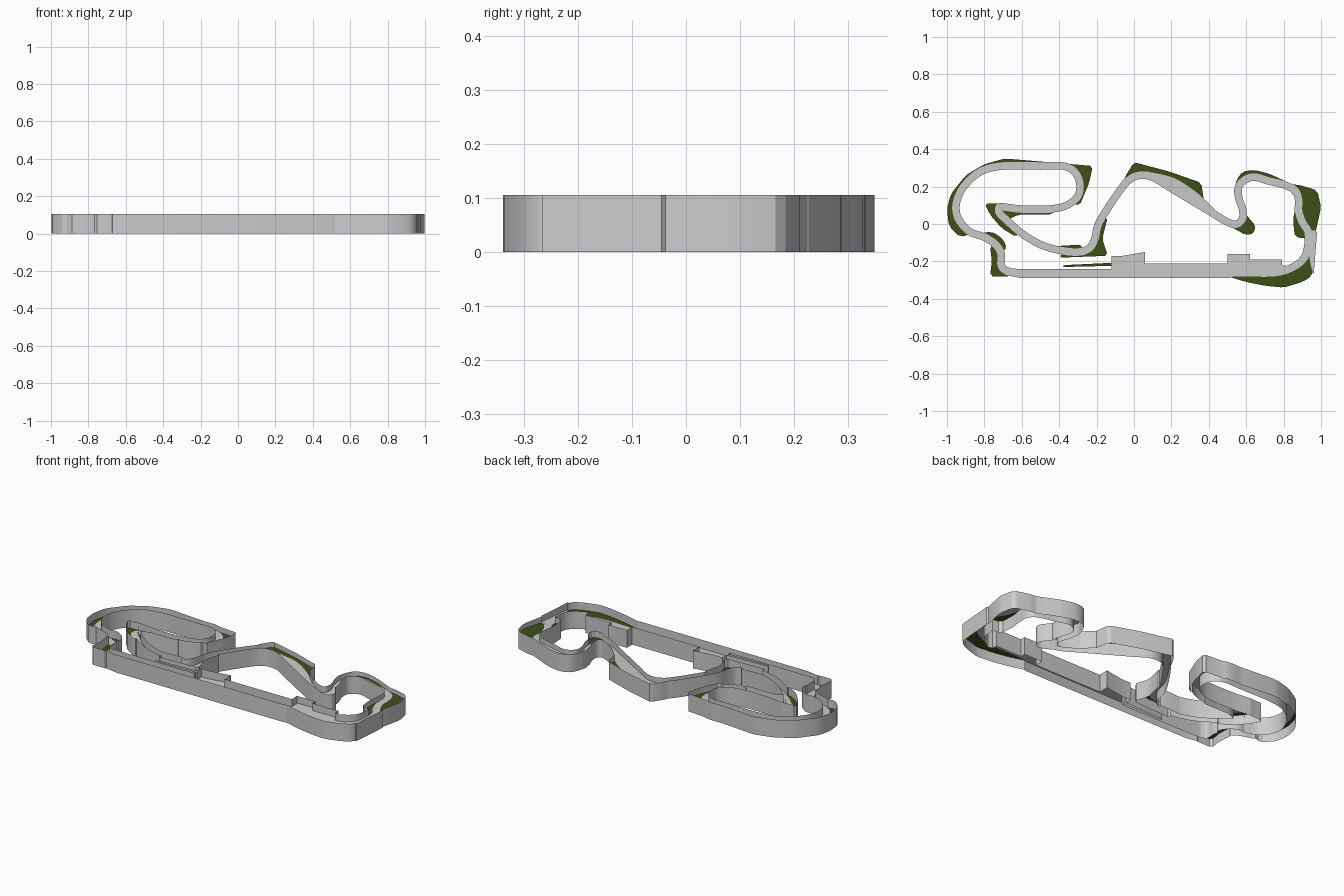
import bpy
from mathutils import Vector
from mathutils.geometry import delaunay_2d_cdt

cube = bpy.data.objects.get("Cube")
if cube:
    bpy.data.objects.remove(cube, do_unlink=True)

WALL_HEIGHT = 0.105
HALF_ROAD = 0.02


def make_material(name, color):
    mat = bpy.data.materials.new(name)
    mat.use_nodes = True
    mat.diffuse_color = (*color, 1)
    mat.node_tree.nodes["Principled BSDF"].inputs["Base Color"].default_value = (*color, 1)
    return mat


concrete = make_material("concrete grey", (0.6, 0.6, 0.6))
green = make_material("dark grass green", (0.05, 0.08, 0.008))

# Centre line of the circuit, in hundredths
circuit = [
    (-60, -26), (-20, -26), (20, -26), (55, -26), (75, -26), (85, -23), (91, -18),
    (93, -11), (93, -4), (90, 1), (88, 7), (88, 13), (86, 18), (80, 21), (72, 23),
    (65, 25), (60, 24), (56, 20), (56, 14), (58, 8), (58, 3), (55, 0), (50, 1),
    (40, 7), (20, 19), (10, 25), (3, 26), (-2, 24), (-6, 20), (-13, 10), (-19, 0),
    (-21, -8), (-24, -13), (-30, -15), (-40, -14), (-50, -11), (-60, -5), (-68, 2),
    (-72, 6), (-72, 9), (-69, 9), (-60, 8), (-45, 8), (-36, 10), (-30, 15), (-29, 22),
    (-32, 28), (-38, 31), (-50, 31), (-70, 31), (-82, 28), (-91, 20), (-95, 11),
    (-94, 3), (-88, -4), (-80, -7), (-74, -11), (-71, -16), (-71, -22), (-68, -25),
]
# Short alternative road at the top corner
bypass = [(7, 26), (20, 23), (30, 17), (36, 12), (42, 6)]

# Grass run-off areas; each one reaches under the road beside it
left_loop_grass = [
    (-22, 31), (-45, 33), (-69, 35), (-80, 32), (-90, 26), (-98, 16), (-100, 8),
    (-99, -1), (-93, -7), (-86, -5), (-94, 3), (-95, 11), (-91, 20), (-82, 28),
    (-70, 31), (-38, 31), (-32, 28), (-29, 22), (-30, 15), (-34, 11), (-29, 10), (-24, 22),
]
hairpin_grass = [(-80, 11), (-69, 11), (-72, 8), (-70, 4), (-62, -4), (-63, -7), (-71, -2), (-77, 5)]
hairpin_infield = [(-71, 8), (-42, 8), (-44, 5), (-62, 5), (-68, 2)]
exit_grass = [(-77, -12), (-76, -20), (-77, -28), (-66, -28), (-68, -25), (-71, -22), (-71, -16), (-74, -11)]
exit_infield = [(-82, -5), (-76, -4), (-70, -8), (-68, -13), (-71, -15), (-75, -10), (-82, -7)]
lower_bend_grass = [
    (-14, 4), (-17, -8), (-14, -17), (-40, -18), (-38, -15), (-30, -15),
    (-24, -13), (-21, -8), (-18, 1),
]
lower_bend_infield = [(-45, -12), (-28, -11), (-28, -14), (-44, -14)]
pit_entry_grass = [(-38, -22), (4, -20), (4, -22), (-38, -23)]
top_corner_grass = [
    (0, 33), (4, 32), (19, 28), (36, 22), (37, 15), (38, 8), (20, 19), (10, 25),
    (3, 26), (-2, 24), (-6, 20), (-5, 25),
]
right_bend_grass = [
    (53, 16), (55, 24), (58, 28), (64, 29), (72, 27), (83, 22), (80, 21), (65, 25),
    (60, 24), (56, 20), (56, 14),
]
dip_grass = [(57, 9), (60, 5), (65, -1), (64, -5), (60, -6), (49, 0), (55, 0), (58, 3)]
east_grass = [(81, 21), (88, 21), (98, 18), (100, 9), (97, -5), (94, -8), (86, -7), (85, 2), (87, 13)]
final_corner_grass = [
    (50, -28), (60, -31), (70, -33), (80, -34), (90, -31), (95, -28), (96, -21),
    (95, -11), (93, -11), (91, -18), (85, -23), (75, -26), (55, -26),
]
grass_areas = [
    left_loop_grass, hairpin_grass, hairpin_infield, exit_grass, exit_infield,
    lower_bend_grass, lower_bend_infield, pit_entry_grass, top_corner_grass,
    right_bend_grass, dip_grass, east_grass, final_corner_grass,
]

# Paved areas: verge of the main straight, pit complex, east verge
straight_verge = [(-70, -27), (-60, -29), (52, -29), (56, -26), (-68, -25)]
pit_complex = [
    (-12, -26), (-12, -17), (-6, -17), (6, -15), (6, -21), (50, -21), (50, -16), (62, -16),
    (62, -19), (79, -19), (79, -22), (85, -23), (75, -26),
]
east_verge = [(93, -4), (98, -3), (96, -28), (94, -20), (93, -11)]


def scaled(points):
    return [Vector(p) / 100 for p in points]


def spline(points, closed, steps=6):
    """Smooth curve running through all the points."""
    pts, out = scaled(points), []
    n = len(pts)

    def at(i):
        return pts[i % n] if closed else pts[max(0, min(n - 1, i))]

    for i in range(n if closed else n - 1):
        a, b, c, d = (at(i + k) for k in (-1, 0, 1, 2))
        for s in range(steps):
            t = s / steps
            out.append(b + (c - a) * t / 2 + (a - b * 2.5 + c * 2 - d / 2) * t * t
                       + ((b - c) * 1.5 + (d - a) / 2) * t ** 3)
    return out if closed else out + [pts[-1]]


def rounded(points, cut=0.015):
    """Polygon with its corners trimmed."""
    pts, out = scaled(points), []
    for i, p in enumerate(pts):
        for q in (pts[i - 1], pts[(i + 1) % len(pts)]):
            side = q - p
            out.append(p + side * min(0.25, cut / side.length))
    return out


def road_edges(line, closed):
    """Left and right kerb lines of a road."""
    n, left, right = len(line), [], []
    for i, p in enumerate(line):
        after = line[(i + 1) % n] if closed else line[min(i + 1, n - 1)]
        before = line[i - 1] if closed else line[max(i - 1, 0)]
        along = (after - before).normalized()
        side = Vector((-along.y, along.x)) * HALF_ROAD
        left.append(p + side)
        right.append(p - side)
    return left, right


def inside(p, poly):
    hit = False
    for i, b in enumerate(poly):
        a = poly[i - 1]
        if (a.y > p.y) != (b.y > p.y) and p.x < a.x + (b.x - a.x) * (p.y - a.y) / (b.y - a.y):
            hit = not hit
    return hit


def near_line(p, segments):
    for a, b in segments:
        ab, ap = b - a, p - a
        t = max(0, min(1, ap.dot(ab) / max(ab.length_squared, 1e-9)))
        if (ap - ab * t).length < HALF_ROAD:
            return True
    return False


# Gather every outline as constraint edges for one flat layout
main_line, bypass_line = spline(circuit, True), spline(bypass, False)
main_left, main_right = road_edges(main_line, True)
bypass_left, bypass_right = road_edges(bypass_line, False)
grass = [rounded(a) for a in grass_areas]
paved = [scaled(pit_complex), rounded(straight_verge), rounded(east_verge)]

verts, edges = [], []
for loop in [main_left, main_right, bypass_left + bypass_right[::-1], *grass, *paved]:
    start, n = len(verts), len(loop)
    verts += loop
    edges += [(start + i, start + (i + 1) % n) for i in range(n)]
flat, _, tris, *_ = delaunay_2d_cdt(verts, edges, [], 0, 1e-5)

segments = [(main_line[i - 1], main_line[i]) for i in range(len(main_line))]
segments += list(zip(bypass_line, bypass_line[1:]))

# Sort the faces into road and grass
road_faces, grass_faces = [], []
for tri in tris:
    a, b, c = (flat[i] for i in tri)
    area = (b - a).cross(c - a)
    face = tuple(tri) if area > 0 else tuple(reversed(tri))
    mid = (a + b + c) / 3
    if near_line(mid, segments) or any(inside(mid, p) for p in paved):
        road_faces.append(face)
    elif any(inside(mid, g) for g in grass):
        grass_faces.append(face)


def ground(p):
    """Gently sloping terrain."""
    return (p.x, p.y, 0.053 + 0.008 * p.x + 0.035 * (p.y + 0.3))


def add_object(name, coords, faces, mat, smooth=False):
    used = sorted({i for f in faces for i in f})
    index = {old: new for new, old in enumerate(used)}
    mesh = bpy.data.meshes.new(name)
    mesh.from_pydata([coords[i] for i in used], [], [[index[i] for i in f] for f in faces])
    mesh.materials.append(mat)
    obj = bpy.data.objects.new(name, mesh)
    bpy.context.collection.objects.link(obj)
    if smooth:
        bpy.ops.object.select_all(action="DESELECT")
        obj.select_set(True)
        bpy.context.view_layer.objects.active = obj
        bpy.ops.object.shade_smooth_by_angle(angle=0.5)


surface = [ground(p) for p in flat]
add_object("road", surface, road_faces, concrete)
add_object("grass_runoff", surface, grass_faces, green)

# Upright walls along the open border of the road and grass
sides = {(f[i - 1], f[i]) for f in road_faces + grass_faces for i in range(len(f))}
border = [(a, b) for a, b in sides if (b, a) not in sides]
count = len(flat)
wall_points = [(p.x, p.y, z) for z in (0, WALL_HEIGHT) for p in flat]
wall_faces = [(a, b, b + count, a + count) for a, b in border]
add_object("boundary_walls", wall_points, wall_faces, concrete, smooth=True)
